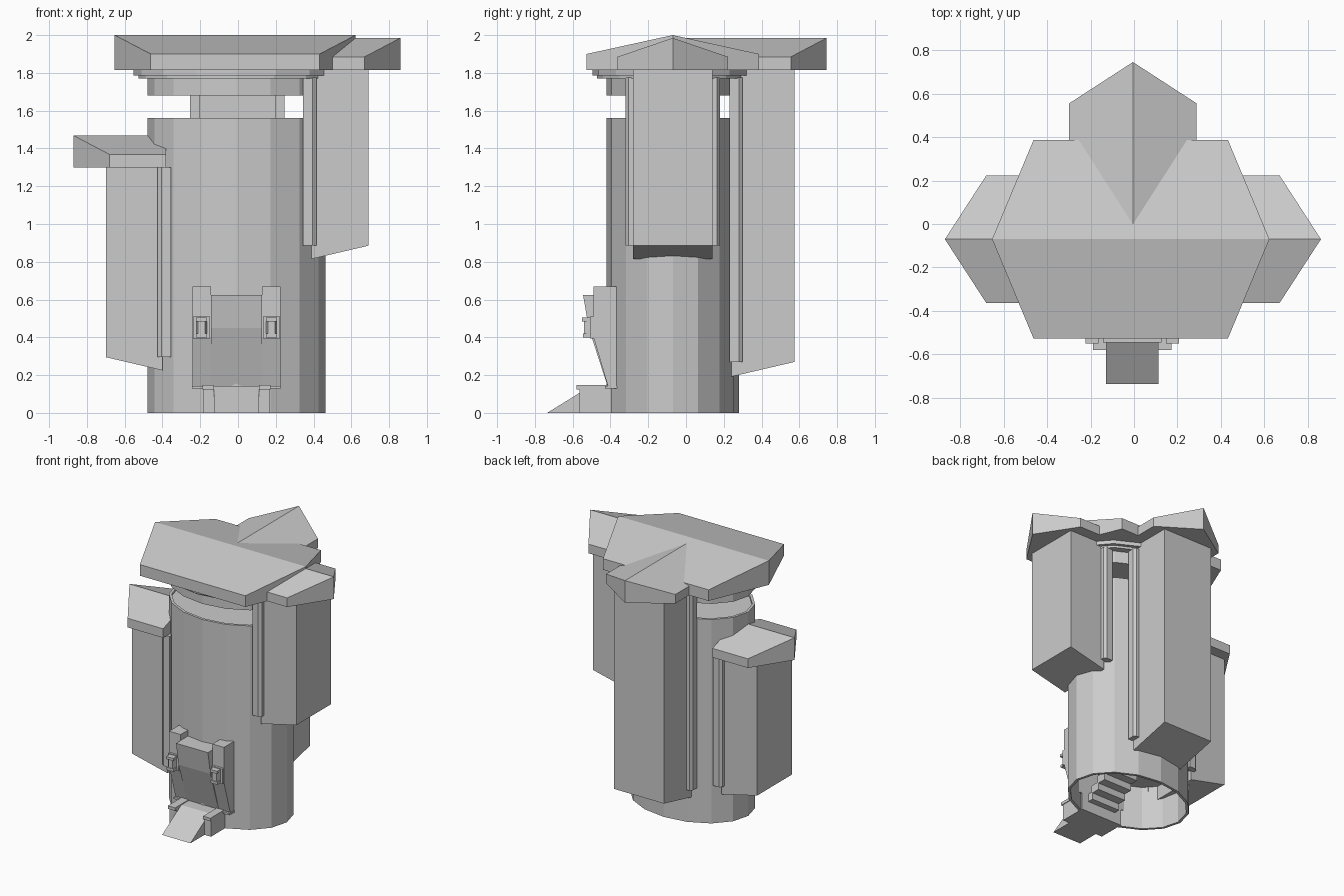
import bpy, bmesh
from math import cos, sin, pi, radians
from mathutils import Matrix

if "Cube" in bpy.data.objects:
    bpy.data.objects.remove(bpy.data.objects["Cube"])

CX, CY = -0.008, -0.07          # tower axis
RX, RY, SIDES = 0.47, 0.35, 16


def finish(name, bm):
    bmesh.ops.recalc_face_normals(bm, faces=bm.faces)
    mesh = bpy.data.meshes.new(name)
    bm.to_mesh(mesh)
    bm.free()
    obj = bpy.data.objects.new(name, mesh)
    bpy.context.collection.objects.link(obj)
    return obj


def hull(name, points, matrix=Matrix()):
    """Convex solid around a few points, with flat faces merged."""
    bm = bmesh.new()
    for p in points:
        bm.verts.new(matrix @ Matrix.Translation(p).to_translation())
    res = bmesh.ops.convex_hull(bm, input=bm.verts)
    junk = [v for v in res["geom_interior"] if isinstance(v, bmesh.types.BMVert)]
    bmesh.ops.delete(bm, geom=junk, context='VERTS')
    bmesh.ops.dissolve_limit(bm, angle_limit=radians(0.5), verts=bm.verts, edges=bm.edges)
    return finish(name, bm)


def box(name, x0, x1, y0, y1, z0, z1, matrix=Matrix()):
    return hull(name, [(x, y, z) for x in (x0, x1) for y in (y0, y1) for z in (z0, z1)], matrix)


def side_prism(name, profile, x0, x1):
    """Extrude a (y, z) profile along x."""
    return hull(name, [(x, y, z) for x in (x0, x1) for y, z in profile])


def ring(inset, z):
    return [(CX + (RX - inset) * cos(2 * pi * i / SIDES),
             CY + (RY - inset) * sin(2 * pi * i / SIDES), z) for i in range(SIDES)]


def disc(name, inset, z0, z1):
    return hull(name, ring(inset, z0) + ring(inset, z1))


# Hollow tower shaft
bm = bmesh.new()
loops = [[bm.verts.new(p) for p in ring(i, z)]
         for i, z in ((0, 0), (0, 1.56), (0.02, 1.56), (0.02, 0))]
for k in range(4):
    a, b = loops[k], loops[(k + 1) % 4]
    for i in range(SIDES):
        j = (i + 1) % SIDES
        bm.faces.new((a[i], a[j], b[j], b[i]))
finish("tower_shaft", bm)
disc("lookout_deck", 0.015, 1.52, 1.545)
disc("lower_floor", 0.015, 0.33, 0.35)

# Stepped collar under the roof
disc("collar_lower", 0, 1.68, 1.77)
disc("collar_middle", -0.05, 1.77, 1.787)
disc("collar_upper", -0.075, 1.787, 1.816)

# Main six-sided gabled roof
pts = []
for s in (-1, 1):
    pts += [(-0.015 + s * 0.638, CY, z) for z in (1.815, 2.0)]
    pts += [(-0.015 + s * 0.447, CY + t * 0.457, z) for t in (-1, 1) for z in (1.815, 1.9)]
hull("main_roof", pts)


def wing(side, angle, shift, roof_in, body_in, low, top):
    """Bay on the tower: slanted-bottom box, gabled roof, two corner posts.
    u runs outward from the tower, v across the bay."""
    m = Matrix.Translation((-0.005, CY, 0)) @ Matrix.Rotation(radians(angle), 4, 'Z')
    u = lambda d: d + shift
    slope = 0.07 / 0.3
    low_in = low - slope * (u(0.695) - body_in)
    hull(side + "_bay", [(d, v, z) for v in (-0.21, 0.21) for d, z in
         ((body_in, low_in), (u(0.695), low), (u(0.695), top + 0.01), (body_in, top + 0.01))], m)
    roof = [(u(0.865), 0, top), (u(0.865), 0, top + 0.17), (roof_in, 0, top + 0.17)]
    roof += [(d, v, z) for d in (roof_in, u(0.675)) for v in (-0.293, 0.293)
             for z in (top, top + 0.07)]
    hull(side + "_bay_roof", roof, m)
    for n, s in (("a", -1), ("b", 1)):
        plan = [(u(0.35), s * 0.20), (u(0.42), s * 0.20), (u(0.42), s * 0.235),
                (u(0.40), s * 0.25), (u(0.35), s * 0.25)]
        hull(f"{side}_bay_post_{n}", [(d, v, z) for d, v in plan
                                      for z in (low, min(top, 1.775))], m)


wing("right", 0, 0, 0.385, 0.395, 0.885, 1.815)
wing("back", 90, -0.05, 0.07, 0.31, 0.27, 1.815)
wing("left", 180, 0, 0.375, 0.395, 0.295, 1.298)

# Entrance: hood panel and ramp
side_prism("door_hood", [(-0.36, 0.625), (-0.545, 0.625), (-0.515, 0.45),
                         (-0.415, 0.14), (-0.36, 0.14)], -0.143, 0.127)
side_prism("entry_ramp", [(-0.735, 0), (-0.36, 0), (-0.36, 0.142), (-0.505, 0.142)],
           -0.128, 0.112)

# Mirrored entrance parts
for side, s in (("left", -1), ("right", 1)):
    x = lambda d: CX + s * d
    side_prism(side + "_door_column", [(-0.36, 0.67), (-0.49, 0.67), (-0.49, 0.4),
                                       (-0.41, 0.13), (-0.36, 0.13)], x(0.135), x(0.232))
    box(side + "_column_foot", x(0.12), x(0.235), -0.43, -0.36, 0.128, 0.143)
    box(side + "_ramp_block", x(0.118), x(0.175), -0.565, -0.36, 0, 0.127)
    box(side + "_ramp_cap", x(0.118), x(0.18), -0.58, -0.36, 0.125, 0.148)
    # Wall lamp
    box(side + "_lamp_plate", x(0.14), x(0.23), -0.507, -0.488, 0.395, 0.51)
    hull(side + "_lamp_body", [(x(0.185 + h), y, z) for h, y in
         ((-0.03, -0.5), (0.03, -0.5), (-0.018, -0.54), (0.018, -0.54))
         for z in (0.41, 0.5)])
    box(side + "_lamp_cap", x(0.155), x(0.215), -0.55, -0.49, 0.485, 0.505)
    box(side + "_lamp_base", x(0.155), x(0.215), -0.545, -0.49, 0.4, 0.42)

# Stairs inside the door
for i in range(5):
    y = -0.39 + 0.065 * i
    box(f"stair_{i + 1}", -0.128, 0.112, y, y + 0.075, 0.08 + 0.05 * i, 0.14 + 0.05 * i)
